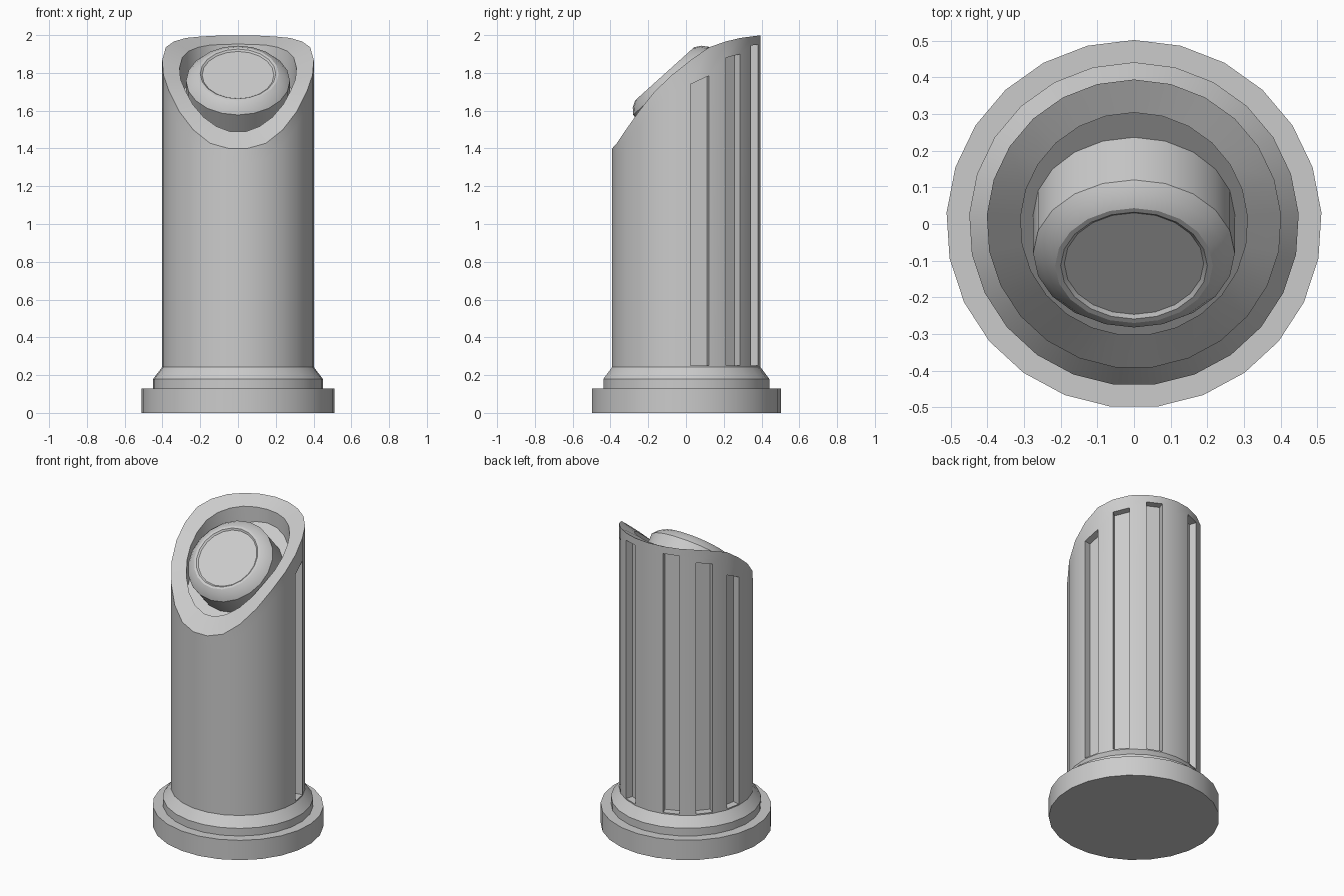
import bpy, bmesh, math
from mathutils import Vector, Matrix

if "Cube" in bpy.data.objects:
    bpy.data.objects.remove(bpy.data.objects["Cube"])

SQUASH = 0.98   # the plan is slightly narrower in y
N = 25


def ring_point(r, i, n=N):
    a = math.pi / 2 + 2 * math.pi * i / n
    return Vector((r * math.cos(a), r * math.sin(a) * SQUASH, 0))


def loft(name, rows, cut=None):
    """Skin a stack of closed rows of points and cap both ends."""
    bm = bmesh.new()
    rings = [[bm.verts.new(p) for p in row] for row in rows]
    n = len(rings[0])
    bands = []
    for lo, hi in zip(rings, rings[1:]):
        bands.append([bm.faces.new((lo[i], lo[(i + 1) % n], hi[(i + 1) % n], hi[i]))
                      for i in range(n)])
    bm.faces.new(rings[0][::-1])
    bm.faces.new(rings[-1])
    bm.normal_update()
    if cut:
        band, picks = cut
        bmesh.ops.inset_individual(bm, faces=[bands[band][i] for i in picks],
                                   thickness=0.002, depth=-0.045)
    bmesh.ops.recalc_face_normals(bm, faces=bm.faces)
    me = bpy.data.meshes.new(name)
    bm.to_mesh(me)
    bm.free()
    ob = bpy.data.objects.new(name, me)
    bpy.context.collection.objects.link(ob)
    bpy.context.view_layer.objects.active = ob
    ob.select_set(True)
    bpy.ops.object.shade_smooth_by_angle(angle=math.radians(25))
    ob.select_set(False)
    return ob


def turned(name, profile, n=N):
    return loft(name, [[ring_point(r, i, n) + Vector((0, 0, z)) for i in range(n)]
                       for r, z in profile])


# height of the curved slanting rim along y
CURVE = [(-0.40, 1.40), (-0.385, 1.40), (-0.27, 1.57), (-0.14, 1.735), (0.0, 1.85),
         (0.12, 1.935), (0.25, 1.98), (0.40, 2.0)]


def rim_z(y):
    for (y0, z0), (y1, z1) in zip(CURVE, CURVE[1:]):
        if y <= y1:
            return z0 + (z1 - z0) * (y - y0) / (y1 - y0)
    return CURVE[-1][1]


# stepped base
turned("base_disc", [(0.512, 0), (0.512, 0.13)])
turned("base_collar", [(0.45, 0.12), (0.45, 0.18), (0.40, 0.245)])

# hollow body with slanted rim and grooved back
outer = [ring_point(0.402, i) for i in range(N)]
inner = [ring_point(0.31, i) for i in range(N)]
SLOT_TOP = {1: 1.95, 2: 1.945, 3: 1.90, 4: 1.88, 5: 1.785, 6: 1.74}


def at(points, height):
    return [Vector((p.x, p.y, height(i, p))) for i, p in enumerate(points)]


body_rows = [
    at(outer, lambda i, p: 0.23),
    at(outer, lambda i, p: 0.25),
    at(outer, lambda i, p: SLOT_TOP.get(min(i, N - i), rim_z(p.y) - 0.08)),
    at(outer, lambda i, p: rim_z(p.y)),
    at(inner, lambda i, p: rim_z(p.y) - 0.035),
    at(inner, lambda i, p: 1.62 + 0.8 * p.y),
]
slots = [1, 3, 5]
loft("body", body_rows, cut=(1, slots + [N - 1 - s for s in slots]))

# tilted lamp head with recessed lens
lamp = turned("lamp_head", [(0.275, -0.24), (0.275, -0.03), (0.25, 0.0), (0.215, 0.02),
                            (0.20, 0.02), (0.19, 0.012)], 20)
lamp.matrix_world = (Matrix.Translation((0, -0.10, 1.78))
                     @ Matrix.Rotation(math.radians(42), 4, 'X'))
